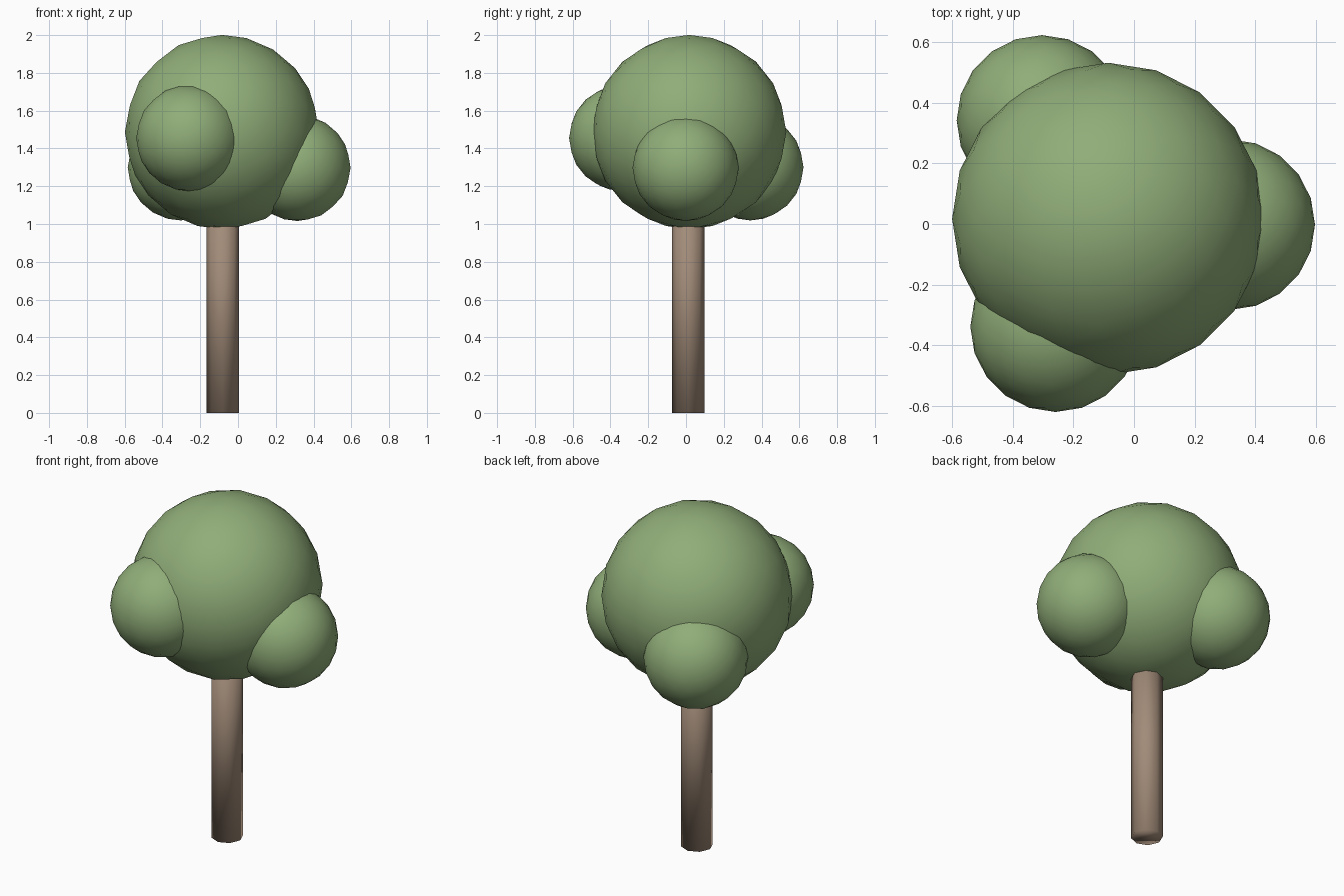
import bpy

if "Cube" in bpy.data.objects:
    bpy.data.objects.remove(bpy.data.objects["Cube"])


def material(name, color):
    mat = bpy.data.materials.new(name)
    mat.diffuse_color = (*color, 1)
    mat.use_nodes = True
    mat.node_tree.nodes["Principled BSDF"].inputs["Base Color"].default_value = mat.diffuse_color
    return mat


def finish(name, mat):
    obj = bpy.context.object
    obj.name = name
    obj.data.materials.append(mat)
    bpy.ops.object.shade_smooth()


bark = material("bark", (0.36, 0.26, 0.19))
leaf = material("leaf", (0.28, 0.42, 0.19))

# Eight-sided trunk, its top hidden inside the crown
bpy.ops.mesh.primitive_cylinder_add(vertices=8, radius=0.086, depth=1.2,
                                    location=(-0.08, 0.012, 0.6))
finish("trunk", bark)

# Large crown with three smaller leaf clumps around it
clumps = [
    ("crown", 0.514, (-0.085, 0.017, 1.487)),
    ("front_clump", 0.281, (-0.258, -0.338, 1.455)),
    ("right_clump", 0.281, (0.315, -0.002, 1.297)),
    ("back_clump", 0.281, (-0.303, 0.341, 1.30)),
]
for name, radius, center in clumps:
    bpy.ops.mesh.primitive_ico_sphere_add(subdivisions=3, radius=radius,
                                          location=center)
    finish(name, leaf)
